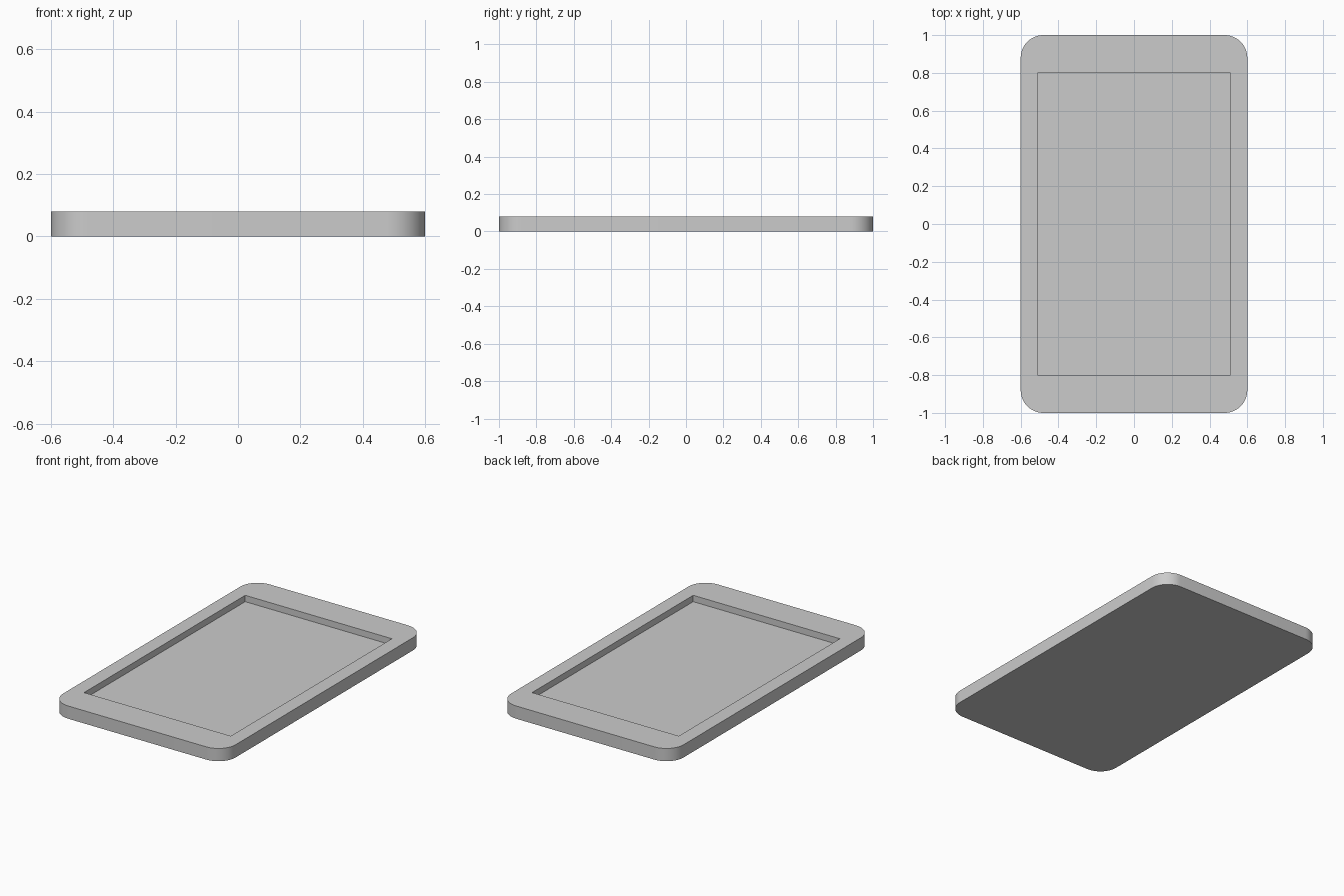
import bpy, bmesh, math

if "Cube" in bpy.data.objects:
    bpy.data.objects.remove(bpy.data.objects["Cube"])

W, L, H = 1.2, 2.0, 0.08      # slab size
RADIUS = 0.12                 # outer corner radius
REC_W, REC_L, DEPTH = 1.02, 1.6, 0.04


def box(name, size, z0, radius=0):
    """Box standing on z0, with optionally rounded vertical edges."""
    bm = bmesh.new()
    bmesh.ops.create_cube(bm, size=1)
    for v in bm.verts:
        v.co = (v.co.x * size[0], v.co.y * size[1], (v.co.z + 0.5) * size[2] + z0)
    if radius:
        upright = [e for e in bm.edges
                   if abs(e.verts[0].co.z - e.verts[1].co.z) > 1e-5]
        bmesh.ops.bevel(bm, geom=upright, offset=radius, offset_type='OFFSET',
                        segments=12, profile=0.5, affect='EDGES')
    bmesh.ops.recalc_face_normals(bm, faces=bm.faces)
    mesh = bpy.data.meshes.new(name)
    bm.to_mesh(mesh)
    bm.free()
    obj = bpy.data.objects.new(name, mesh)
    bpy.context.collection.objects.link(obj)
    return obj


# Slab with rounded corners
tray = box("tablet_body", (W, L, H), 0, RADIUS)

# Rectangular recess for the screen
cutter = box("recess_cutter", (REC_W, REC_L, 0.2), H - DEPTH)
cutter.hide_render = True
mod = tray.modifiers.new("screen_recess", 'BOOLEAN')
mod.operation = 'DIFFERENCE'
mod.solver = 'EXACT'
mod.object = cutter
bpy.context.view_layer.objects.active = tray
tray.select_set(True)
bpy.ops.object.modifier_apply(modifier=mod.name)
bpy.data.objects.remove(cutter)

# Smooth corners, crisp rims
bpy.ops.object.shade_smooth_by_angle(angle=math.radians(30))
